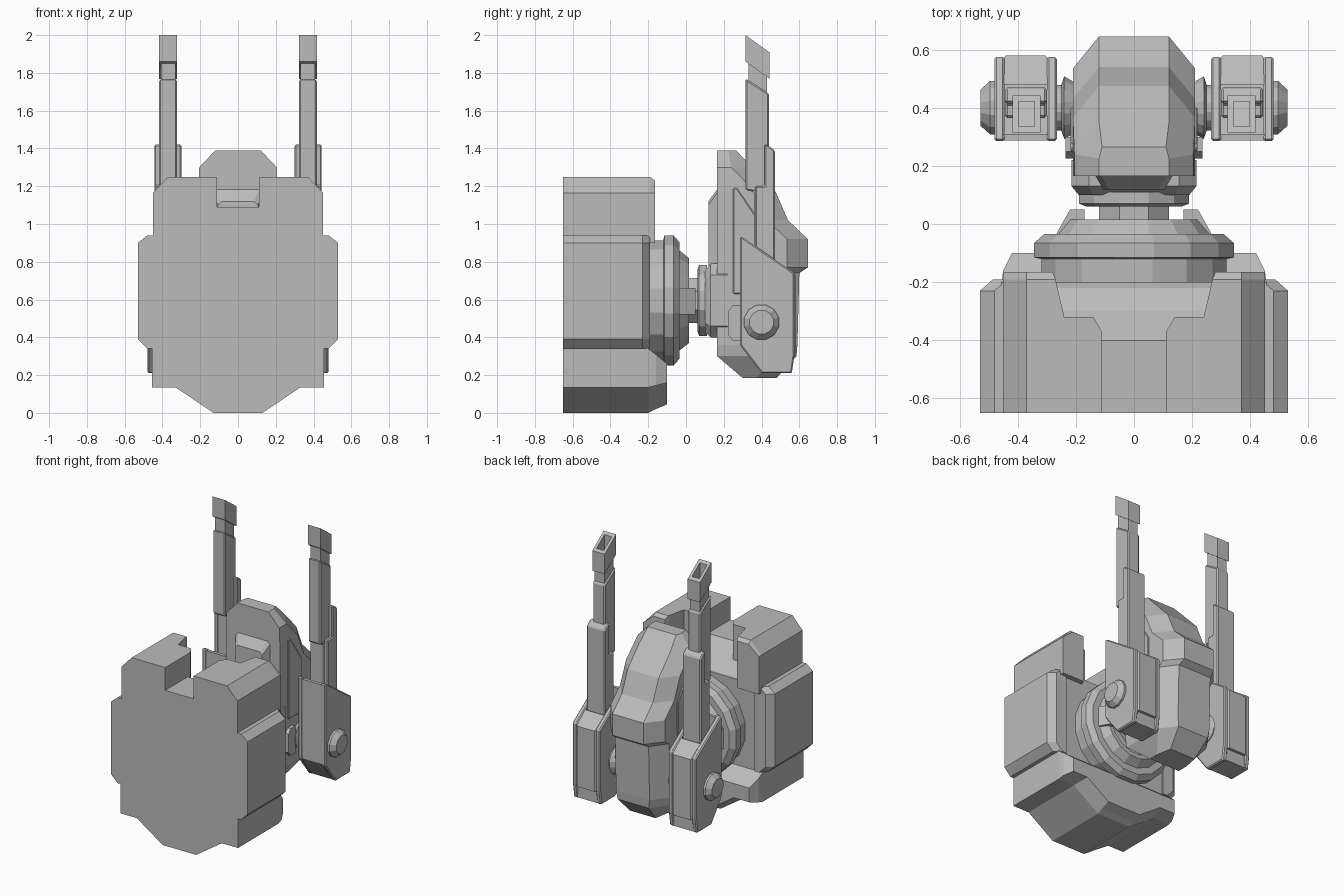
import bpy, bmesh, math
from mathutils import Vector

cube = bpy.data.objects.get("Cube")
if cube:
    bpy.data.objects.remove(cube, do_unlink=True)

grey = bpy.data.materials.new("plain grey")
grey.use_nodes = True
COLOUR = (0.5, 0.5, 0.5, 1)
grey.diffuse_color = COLOUR
grey.node_tree.nodes["Principled BSDF"].inputs["Base Color"].default_value = COLOUR


def loft(name, rings, mirror=False, bevel=0.0):
    """Skin a stack of matching rings and cap both ends."""
    bm = bmesh.new()
    rows = [[bm.verts.new(p) for p in ring] for ring in rings]
    n = len(rows[0])
    for a, b in zip(rows, rows[1:]):
        for i in range(n):
            j = (i + 1) % n
            bm.faces.new((a[i], a[j], b[j], b[i]))
    bm.faces.new(rows[0])
    bm.faces.new(rows[-1])
    bmesh.ops.recalc_face_normals(bm, faces=bm.faces)
    mesh = bpy.data.meshes.new(name)
    bm.to_mesh(mesh)
    bm.free()
    mesh.materials.append(grey)
    ob = bpy.data.objects.new(name, mesh)
    bpy.context.collection.objects.link(ob)
    if bevel:
        mod = ob.modifiers.new("edge bevel", "BEVEL")
        mod.width = bevel
        mod.segments = 1
        mod.limit_method = "ANGLE"
        mod.angle_limit = math.radians(25)
    if mirror:
        mod = ob.modifiers.new("other side", "MIRROR")
        mod.use_mirror_merge = False
    return ob


def side_prism(name, poly, x0, x1, **kw):
    """Extrude a (y, z) outline across x."""
    return loft(name, [[(x, y, z) for y, z in poly] for x in (x0, x1)], **kw)


def front_loft(name, steps, **kw):
    """Join (x, z) outlines placed at depths y."""
    return loft(name, [[(x, y, z) for x, z in poly] for y, poly in steps], **kw)


def box(name, x0, x1, y0, y1, z0, z1, **kw):
    return side_prism(name, [(y0, z0), (y1, z0), (y1, z1), (y0, z1)], x0, x1, **kw)


def turned(name, centre, axis, steps, sides=16, **kw):
    """Turn (offset, radius) steps around the x or y axis."""
    rings = []
    for d, r in steps:
        ring = []
        for i in range(sides):
            t = 2 * math.pi * (i + 0.5) / sides
            u, v = r * math.cos(t), r * math.sin(t)
            ring.append(Vector(centre) + Vector((d, u, v) if axis == "x" else (u, d, v)))
        rings.append(ring)
    return loft(name, rings, **kw)


def both(half):
    """Complete a symmetric (x, z) outline from its right half."""
    return half + [(-x, z) for x, z in reversed(half)]


# Main body
FRONT = -0.65
box("body_core", -0.455, 0.455, FRONT, -0.2, 0.3, 0.94)
front_loft("body_lower", [
    (FRONT, both([(0.13, 0), (0.33, 0.135), (0.455, 0.135), (0.455, 0.34)])),
    (-0.2, both([(0.13, 0), (0.33, 0.135), (0.455, 0.135), (0.455, 0.34)])),
    (-0.16, both([(0.13, 0.02), (0.32, 0.145), (0.45, 0.145), (0.45, 0.31)])),
    (-0.1, both([(0.13, 0.045), (0.3, 0.16), (0.42, 0.16), (0.42, 0.26)]))])


def cheek(y, x, top):
    return y, [(0.4, 0.34), (x - 0.05, 0.34), (x, 0.39), (x, 0.9), (x - 0.05, top), (0.4, top)]


front_loft("body_cheek", [cheek(FRONT, 0.53, 0.94), cheek(-0.23, 0.53, 0.94),
                          cheek(-0.19, 0.485, 0.94)], mirror=True)


def shoulder(y, inner, drop=0.0):
    return y, [(inner, 0.9), (0.45, 0.9), (0.45, 1.165), (0.37, 1.25 - drop), (inner, 1.25 - drop)]


front_loft("body_shoulder", [shoulder(FRONT, 0.11), shoulder(-0.37, 0.11),
                             shoulder(-0.32, 0.14), shoulder(-0.319, 0.24),
                             shoulder(-0.19, 0.27), shoulder(-0.165, 0.28, 0.02)], mirror=True)
side_prism("notch_floor", [(FRONT, 0.9), (FRONT, 1.09), (-0.4, 1.09), (-0.3, 0.98),
                           (-0.2, 0.93), (-0.2, 0.9)], -0.27, 0.27)

# Round coupling behind the body
HUB = (0, 0, 0.595)
turned("coupling_ring", HUB, "y", [(-0.22, 0.325), (-0.12, 0.325), (-0.115, 0.35),
                                   (-0.065, 0.35), (-0.035, 0.315), (-0.035, 0.27),
                                   (0.015, 0.23), (0.015, 0.2), (-0.02, 0.18)])
loft("coupling_horn", [[(x, y, z) for x, y in ((0.17, -0.05), (0.27, -0.04), (0.22, 0.05), (0.17, 0.05))]
                       for z in (0.52, 0.66)], mirror=True)
turned("neck", HUB, "y", [(-0.03, 0.13), (0.07, 0.13)], sides=8)
turned("neck_collar", HUB, "y", [(0.06, 0.17), (0.07, 0.195), (0.11, 0.195)], sides=12)


def plate(y, w, lo, hi, c):
    return y, both([(w - c, lo), (w, lo + c), (w, hi - c), (w - c, hi)])


front_loft("neck_mount", [plate(0.1, 0.19, 0.43, 0.75, 0.05), plate(0.13, 0.215, 0.4, 0.79, 0.06),
                          plate(0.22, 0.215, 0.4, 0.79, 0.06)])

# Head shell, from bottom to top: height, front, back, half width, back half width
LEVELS = [(0.185, 0.3, 0.48, 0.12, 0.1), (0.3, 0.165, 0.585, 0.2, 0.12),
          (0.36, 0.165, 0.59, 0.21, 0.13), (0.74, 0.165, 0.6, 0.21, 0.13),
          (0.77, 0.165, 0.645, 0.21, 0.12), (0.92, 0.165, 0.645, 0.21, 0.12),
          (1.02, 0.165, 0.54, 0.21, 0.12), (1.17, 0.165, 0.475, 0.21, 0.12),
          (1.3, 0.165, 0.35, 0.205, 0.12), (1.39, 0.165, 0.265, 0.12, 0.11)]
head = []
for z, f, b, w, bw in LEVELS:
    m = max(f + 0.06, b - 0.11)
    head.append([(-w, f, z), (w, f, z), (w, m, z), (bw, b, z), (-bw, b, z), (-w, m, z)])
loft("head_shell", head)
front_loft("head_brow", [plate(0.118, 0.105, 0.72, 1.12, 0.02), plate(0.17, 0.135, 0.7, 1.19, 0.02)])
side_prism("head_side_panel", [(0.25, 0.63), (0.25, 1.19), (0.27, 1.19), (0.4, 1.0), (0.4, 0.63)],
           0.2, 0.219, mirror=True, bevel=0.005)
side_prism("head_bracket", [(0.225, 0.41), (0.25, 0.38), (0.3, 0.38), (0.3, 0.57), (0.25, 0.57),
                            (0.225, 0.54)], 0.2, 0.235, mirror=True)

# Arms: pivots, housing walls, sliding bars and hollow tips
PIVOT = (0, 0.4, 0.48)
turned("arm_axle", PIVOT, "x", [(0.19, 0.08), (0.24, 0.11), (0.25, 0.08), (0.3, 0.08)], mirror=True)
turned("arm_pivot_cap", PIVOT, "x", [(0.46, 0.095), (0.495, 0.095), (0.527, 0.065)],
       sides=12, mirror=True)
HOUSING = [(0.285, 0.36), (0.4, 0.21), (0.56, 0.21), (0.575, 0.31), (0.575, 0.74), (0.3, 0.93), (0.285, 0.93)]
side_prism("housing_outer_wall", HOUSING, 0.445, 0.48, mirror=True, bevel=0.012)
side_prism("housing_inner_wall", HOUSING, 0.265, 0.3, mirror=True, bevel=0.012)
side_prism("housing_core", [(0.29, 0.36), (0.4, 0.215), (0.56, 0.215), (0.56, 0.7), (0.29, 0.75)],
           0.29, 0.455, mirror=True)
box("housing_front_wall", 0.29, 0.455, 0.287, 0.31, 0.38, 0.92, mirror=True)
loft("housing_back_wall", [[(x, y, z - (y - 0.48) * s) for x, y in
                            ((0.27, 0.48), (0.475, 0.48), (0.475, 0.54), (0.44, 0.58), (0.305, 0.58), (0.27, 0.54))]
                           for z, s in ((0.3, 0), (0.8, 0.75))], mirror=True)
side_prism("arm_slider", [(0.365, 0.6), (0.47, 0.6), (0.47, 1.39), (0.43, 1.42), (0.415, 1.42),
                          (0.415, 1.2), (0.365, 1.2)], 0.3, 0.443, mirror=True, bevel=0.008)
side_prism("arm_bar", [(0.36, 0.7), (0.44, 0.7), (0.44, 1.69), (0.315, 1.77), (0.315, 1.18), (0.36, 1.17)],
           0.323, 0.417, mirror=True, bevel=0.008)
side_prism("arm_bar_neck", [(0.33, 1.6), (0.43, 1.6), (0.43, 1.8), (0.33, 1.87)], 0.332, 0.408, mirror=True)


def slanted(x0, x1, y0, y1, z):
    return [(x, y, z - 0.72 * (y - 0.315)) for x, y in ((x0, y0), (x1, y0), (x1, y1), (x0, y1))]


loft("arm_tip", [slanted(0.322, 0.418, 0.315, 0.442, 1.86), slanted(0.322, 0.418, 0.315, 0.442, 2.0),
                 slanted(0.342, 0.398, 0.335, 0.422, 2.0), slanted(0.342, 0.398, 0.335, 0.422, 1.9)],
     mirror=True)
